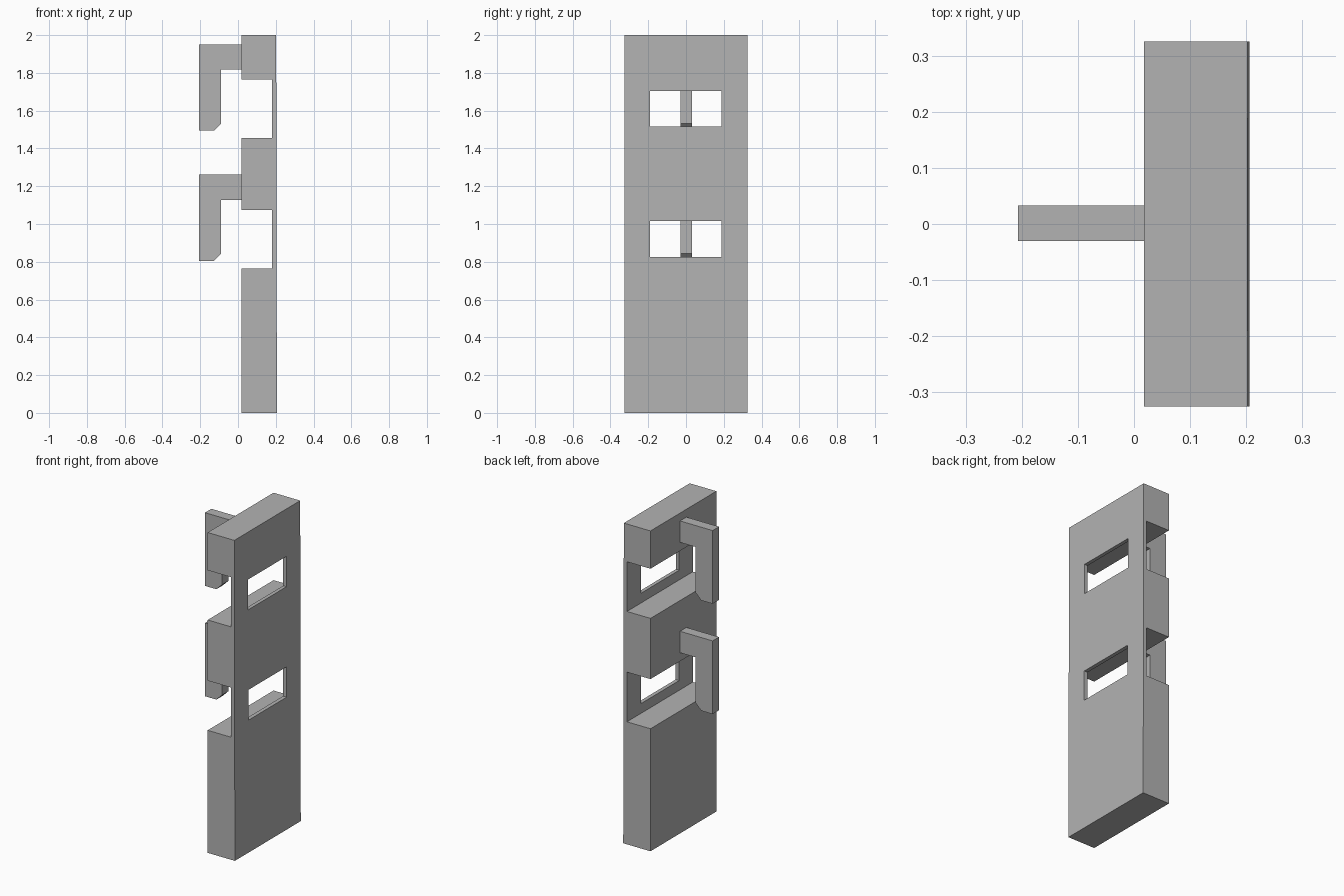
import bpy
import bmesh

cube = bpy.data.objects.get("Cube")
if cube:
    bpy.data.objects.remove(cube, do_unlink=True)

grey = bpy.data.materials.new("plain grey")
grey.use_nodes = True
colour = (0.45, 0.45, 0.45, 1)
grey.diffuse_color = colour
grey.node_tree.nodes["Principled BSDF"].inputs["Base Color"].default_value = colour


def extrude_profile(name, profile, y_min, y_max):
    """Solid made from an (x, z) outline swept along y."""
    bm = bmesh.new()
    face = bm.faces.new([bm.verts.new((x, y_min, z)) for x, z in profile])
    swept = bmesh.ops.extrude_face_region(bm, geom=[face])["geom"]
    verts = [v for v in swept if isinstance(v, bmesh.types.BMVert)]
    bmesh.ops.translate(bm, verts=verts, vec=(0, y_max - y_min, 0))
    bmesh.ops.recalc_face_normals(bm, faces=bm.faces)
    mesh = bpy.data.meshes.new(name)
    bm.to_mesh(mesh)
    bm.free()
    mesh.materials.append(grey)
    obj = bpy.data.objects.new(name, mesh)
    bpy.context.collection.objects.link(obj)
    return obj


def box_outline(x0, x1, z0, z1):
    return [(x0, z0), (x1, z0), (x1, z1), (x0, z1)]


FRONT, WEB = 0.018, 0.18   # hook-side face and floor of the notches
STEP = 0.689               # distance between the two levels
levels = {"lower": 0, "upper": STEP}

# Slab with two full-width notches
outline = [(0.202, 2), (0.206, 0), (FRONT, 0)]
for dz in levels.values():
    low, high = 0.765 + dz, 1.075 + dz
    outline += [(FRONT, low), (WEB, low), (WEB, high), (FRONT, high)]
outline.append((FRONT, 2))
slab = extrude_profile("slab", outline, -0.325, 0.325)

for level, dz in levels.items():
    # Window through the thin web behind each notch
    cutter = extrude_profile(level + "_window_cutter",
                             box_outline(0.1, 0.3, 0.826 + dz, 1.015 + dz),
                             -0.19, 0.188)
    cutter.hide_render = True
    cutter.hide_set(True)
    cut = slab.modifiers.new(level + "_window", "BOOLEAN")
    cut.operation = "DIFFERENCE"
    cut.solver = "EXACT"
    cut.object = cutter

    # Downward hook with a chamfered tip
    hook = [(FRONT, 1.262), (-0.207, 1.262), (-0.207, 0.805), (-0.128, 0.805),
            (-0.09, 0.843), (-0.09, 1.128), (FRONT, 1.128)]
    extrude_profile(level + "_hook", [(x, z + dz) for x, z in hook], -0.03, 0.033)

# Apply the window cuts and drop the cutters
bpy.context.view_layer.objects.active = slab
for mod in list(slab.modifiers):
    cutter = mod.object
    bpy.ops.object.modifier_apply(modifier=mod.name)
    bpy.data.objects.remove(cutter, do_unlink=True)
